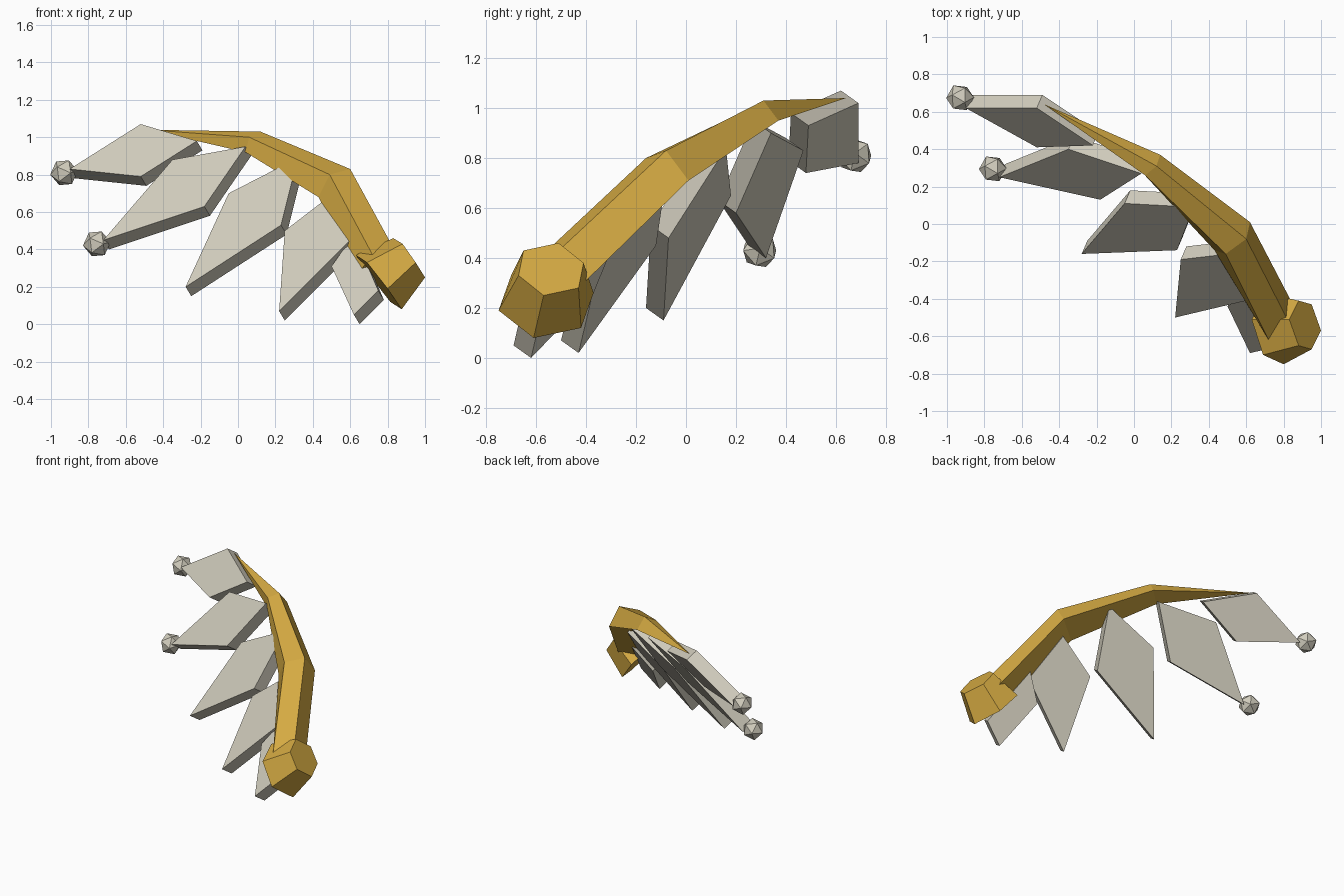
import bpy
import bmesh
from mathutils import Vector

cube = bpy.data.objects.get("Cube")
if cube:
    bpy.data.objects.remove(cube, do_unlink=True)


def make_material(name, colour):
    mat = bpy.data.materials.new(name)
    mat.use_nodes = True
    mat.diffuse_color = colour
    mat.node_tree.nodes["Principled BSDF"].inputs["Base Color"].default_value = colour
    return mat


gold = make_material("gold", (0.66, 0.40, 0.055, 1))
bone = make_material("pale bone", (0.64, 0.61, 0.51, 1))


def finish(bm, name, material):
    """Turn a bmesh into a flat-shaded object of one colour."""
    bmesh.ops.remove_doubles(bm, verts=bm.verts[:], dist=0.0005)
    bmesh.ops.recalc_face_normals(bm, faces=bm.faces[:])
    mesh = bpy.data.meshes.new(name)
    bm.to_mesh(mesh)
    bm.free()
    mesh.materials.append(material)
    obj = bpy.data.objects.new(name, mesh)
    bpy.context.collection.objects.link(obj)
    return obj


def loft(name, rings, material, pointed=False):
    """Join matching rings of points with side faces and close the ends."""
    bm = bmesh.new()
    loops = [[bm.verts.new(p) for p in ring] for ring in rings]
    count = len(loops[0])
    for lower, upper in zip(loops, loops[1:]):
        for i in range(count):
            j = (i + 1) % count
            bm.faces.new((lower[i], lower[j], upper[j], upper[i]))
    bm.faces.new(loops[0])
    if not pointed:
        bm.faces.new(loops[-1])
    return finish(bm, name, material)


def hexagon(centre, corners):
    """Complete a hexagon from three corners by point reflection."""
    c = Vector(centre)
    half = [Vector(p) for p in corners]
    return half + [2 * c - p for p in half]


# Curved arm: four-sided sections tapering to a point
arm_sections = [
    [(0.86, -0.45, 0.26), (0.83, -0.53, 0.41), (0.72, -0.62, 0.37), (0.64, -0.49, 0.27)],
    [(0.62, 0.01, 0.71), (0.60, -0.08, 0.83), (0.49, -0.16, 0.80), (0.43, -0.14, 0.68)],
    [(0.14, 0.37, 0.95), (0.12, 0.31, 1.03), (0.06, 0.26, 1.00), (0.04, 0.28, 0.92)],
    [(-0.48, 0.64, 1.04)] * 4,
]
loft("arm", arm_sections, gold, pointed=True)

# Shoulder: tapered six-sided block at the root of the arm
outer = hexagon((0.915, -0.54, 0.355),
                [(0.95, -0.67, 0.33), (1.0, -0.57, 0.25), (0.95, -0.43, 0.28)])
inner = hexagon((0.752, -0.56, 0.225),
                [(0.80, -0.75, 0.19), (0.875, -0.61, 0.08), (0.814, -0.42, 0.12)])
loft("shoulder", [outer, inner], gold)

# Feathers: kite-shaped plates sharing one thickness direction
# Corner order: upper, root, lower, tip
thickness = Vector((0.03, 0.07, -0.05))
feathers = [
    [(-0.52, 0.62, 1.07), (-0.22, 0.42, 0.98), (-0.52, 0.41, 0.79), (-0.90, 0.62, 0.83)],
    [(-0.35, 0.40, 0.88), (0.04, 0.27, 0.95), (-0.18, 0.13, 0.63), (-0.72, 0.25, 0.45)],
    [(-0.05, 0.11, 0.70), (0.32, 0.09, 0.89), (0.23, -0.14, 0.53), (-0.28, -0.16, 0.20)],
    [(0.25, -0.19, 0.50), (0.51, -0.16, 0.70), (0.60, -0.41, 0.45), (0.22, -0.50, 0.07)],
    [(0.50, -0.44, 0.31), (0.62, -0.37, 0.48), (0.75, -0.66, 0.18), (0.62, -0.69, 0.05)],
]
for number, corners in enumerate(feathers, 1):
    front = [Vector(p) for p in corners]
    back = [p + thickness for p in front]
    loft(f"feather_{number}", [front, back], bone)

# Faceted beads on the tips of the two longest feathers
for number, centre in enumerate([(-0.93, 0.675, 0.81), (-0.755, 0.295, 0.43)], 1):
    bm = bmesh.new()
    bmesh.ops.create_icosphere(bm, subdivisions=1, radius=0.075)
    bead = finish(bm, f"tip_bead_{number}", bone)
    bead.location = centre
    bead.rotation_euler = (0.4, 0.3, 0.2)
